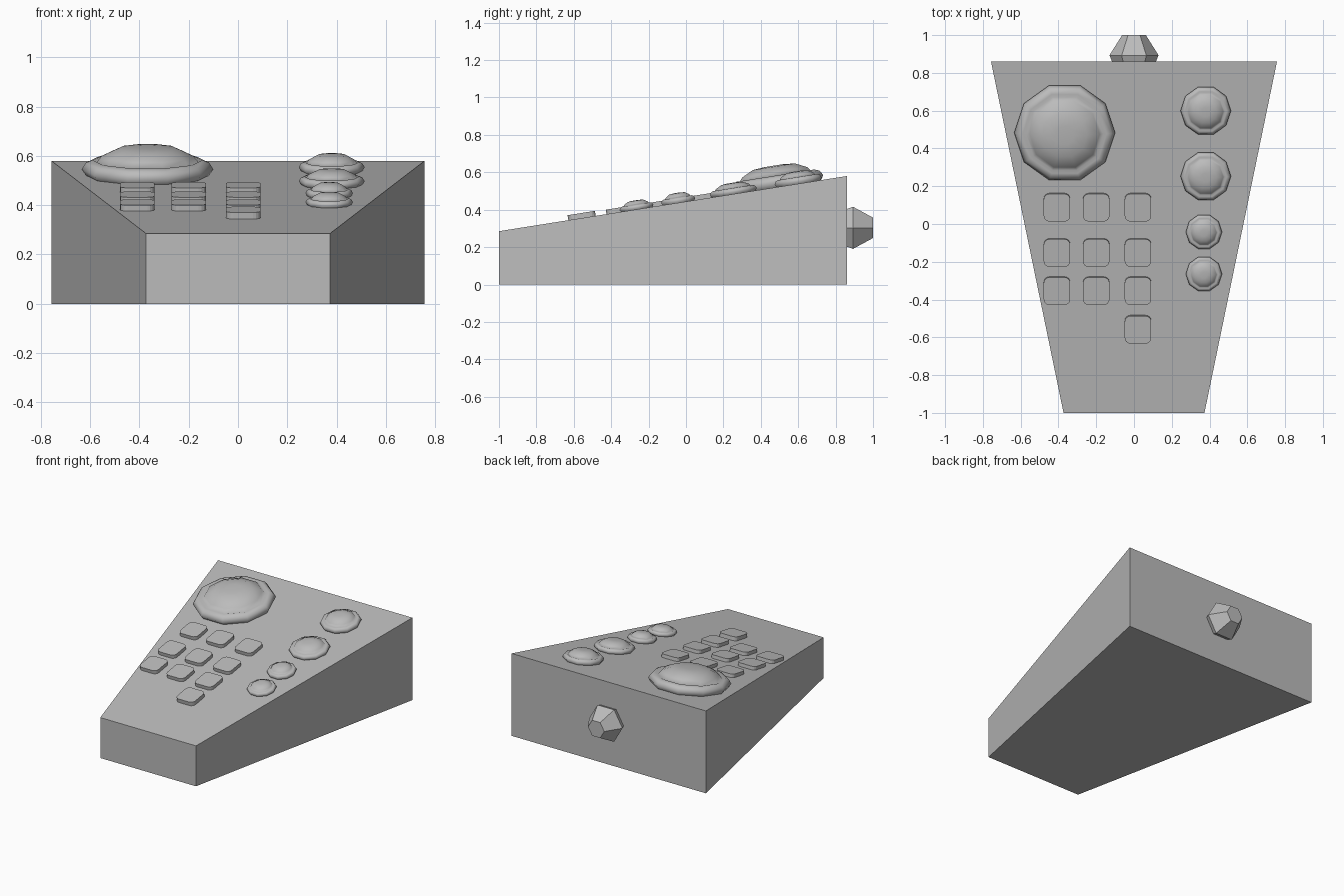
import bpy, bmesh, math
from mathutils import Matrix, Vector

cube = bpy.data.objects.get("Cube")
if cube:
    bpy.data.objects.remove(cube, do_unlink=True)

grey = bpy.data.materials.new("plain grey")
grey.use_nodes = True
COLOUR = (0.5, 0.5, 0.5, 1)
grey.diffuse_color = COLOUR
grey.node_tree.nodes["Principled BSDF"].inputs["Base Color"].default_value = COLOUR

FRONT_Z, BACK_Z, FRONT_Y, BACK_Y = 0.285, 0.58, -1.0, 0.86
SLOPE = (BACK_Z - FRONT_Z) / (BACK_Y - FRONT_Y)
TILT = Matrix.Rotation(math.atan(SLOPE), 4, 'X')


def add_object(name, bm, matrix=Matrix(), smooth=False):
    bmesh.ops.recalc_face_normals(bm, faces=bm.faces)
    mesh = bpy.data.meshes.new(name)
    for f in bm.faces:
        f.smooth = smooth
    bm.to_mesh(mesh)
    bm.free()
    mesh.materials.append(grey)
    obj = bpy.data.objects.new(name, mesh)
    obj.matrix_world = matrix
    bpy.context.collection.objects.link(obj)
    return obj


def on_panel(x, y):
    """Frame lying on the sloped top panel."""
    return Matrix.Translation((x, y, FRONT_Z + (y - FRONT_Y) * SLOPE)) @ TILT


def lathe(profile, sides):
    """Closed solid of revolution around z from (radius, height) pairs."""
    bm = bmesh.new()
    rings = [[bm.verts.new((r * math.cos(a), r * math.sin(a), h))
              for a in (math.tau * i / sides for i in range(sides))]
             for r, h in profile]
    for low, high in zip(rings, rings[1:]):
        for i in range(sides):
            j = (i + 1) % sides
            bm.faces.new((low[i], low[j], high[j], high[i]))
    bm.faces.new(rings[0])
    bm.faces.new(rings[-1])
    return bm


# Wedge-shaped body
bm = bmesh.new()
bmesh.ops.create_cube(bm, size=2)
for v in bm.verts:
    back = v.co.y > 0
    v.co = Vector((v.co.x * (0.757 if back else 0.373),
                   BACK_Y if back else FRONT_Y,
                   0 if v.co.z < 0 else (BACK_Z if back else FRONT_Z)))
add_object("body", bm)

# Domed dials with a raised rim
DIAL = [(0.235, -0.02), (0.25, 0), (0.267, 0.025), (0.25, 0.052), (0.222, 0.062),
        (0.205, 0.056), (0.185, 0.08), (0.12, 0.11), (0.05, 0.116)]
dials = [("large_dial", -0.367, 0.487, 1, 1),
         ("upper_dial", 0.38, 0.602, 0.5, 0.58),
         ("middle_dial", 0.38, 0.255, 0.5, 0.52),
         ("lower_dial", 0.37, -0.04, 0.36, 0.46),
         ("bottom_dial", 0.37, -0.263, 0.36, 0.42)]
for name, x, y, width, height in dials:
    profile = [(r * width, h * height) for r, h in DIAL]
    add_object(name, lathe(profile, 10), on_panel(x, y), smooth=True)


# Rounded square buttons
def button(name, x, y, height):
    bm = bmesh.new()
    bmesh.ops.create_cube(bm, size=1)
    bmesh.ops.scale(bm, vec=(0.14, 0.148, height + 0.02), verts=bm.verts)
    bmesh.ops.translate(bm, vec=(0, 0, height / 2 - 0.01), verts=bm.verts)
    upright = [e for e in bm.edges
               if abs(e.verts[0].co.z - e.verts[1].co.z) > 0.01]
    bmesh.ops.bevel(bm, geom=upright, offset=0.03, segments=4,
                    profile=0.5, affect='EDGES')
    add_object(name, bm, on_panel(x, y))


for row, y in enumerate((0.09, -0.15, -0.352)):
    for col, x in enumerate((-0.408, -0.2, 0.021)):
        button(f"button_{row}_{col}", x, y, 0.024)
button("button_single", 0.021, -0.556, 0.027)

# Hexagonal knob on the back, turned to point along +y
knob = lathe([(0.105, -0.02), (0.116, 0), (0.13, 0.033), (0.063, 0.14)], 6)
add_object("back_knob", knob,
           Matrix.Translation((0, BACK_Y, 0.303)) @ Matrix.Rotation(-math.pi / 2, 4, 'X'))
